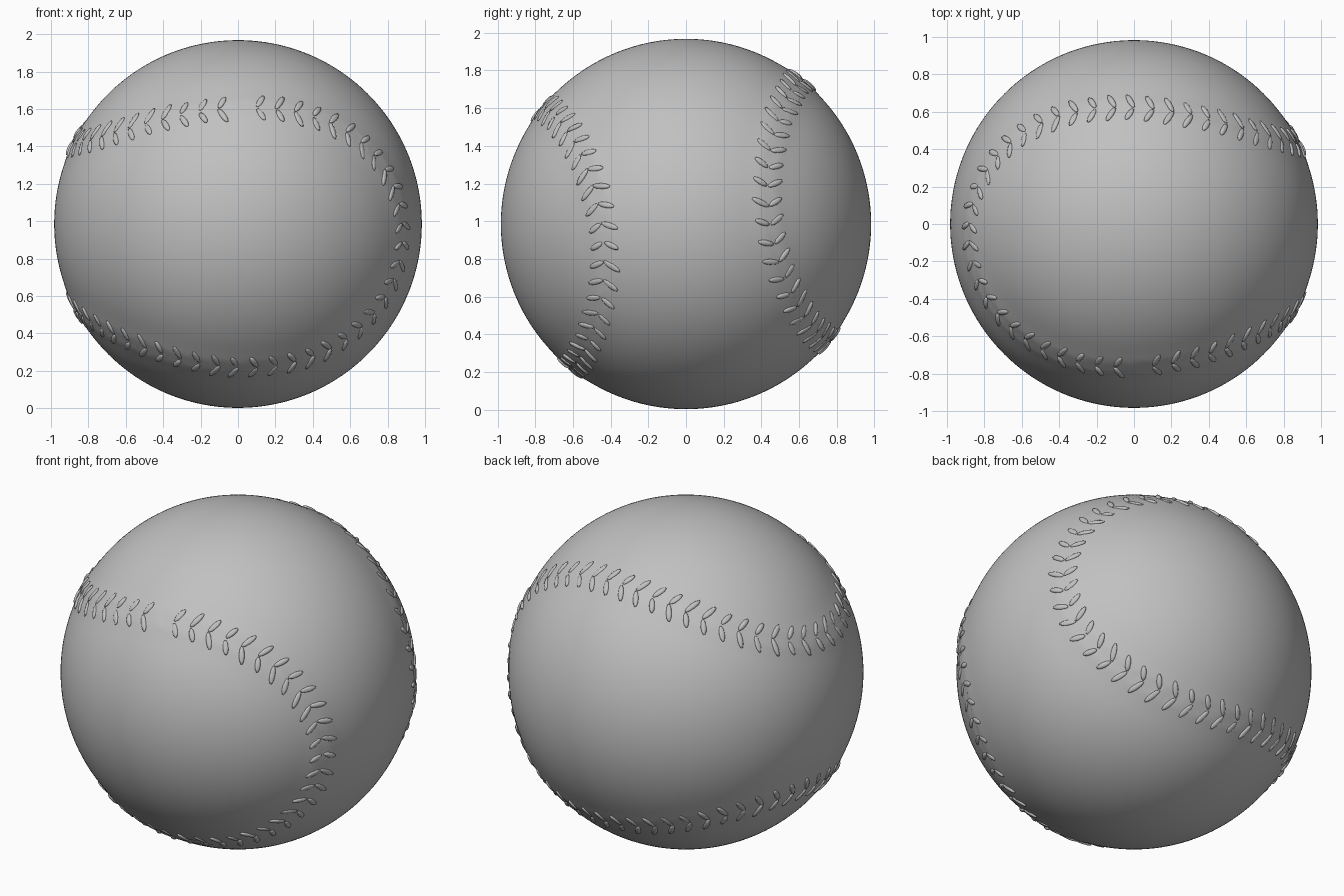
import bpy
import bmesh
import random
from math import sin, cos, pi, radians, exp
from mathutils import Vector, Matrix
from mathutils.kdtree import KDTree

random.seed(4)
if "Cube" in bpy.data.objects:
    bpy.data.objects.remove(bpy.data.objects["Cube"])

RADIUS = 0.983
CENTRE = Vector((0, 0, 0.985))
SEAM_A, SEAM_B = 0.725, 0.275      # lobe shape of the seam
TILT = Matrix.Rotation(radians(141), 3, 'X')
STITCH_PAIRS = 100

grey = bpy.data.materials.new("leather grey")
grey.use_nodes = True
colour = (0.53, 0.53, 0.53, 1)
grey.diffuse_color = colour
shader = grey.node_tree.nodes["Principled BSDF"]
shader.inputs["Base Color"].default_value = colour
shader.inputs["Roughness"].default_value = 0.8


def seam_point(t):
    """Point of the closed seam on the unit sphere."""
    return TILT @ Vector((2 * (SEAM_A * SEAM_B) ** 0.5 * sin(2 * t),
                          SEAM_A * cos(t) + SEAM_B * cos(3 * t),
                          SEAM_A * sin(t) - SEAM_B * sin(3 * t)))


def finish(name, bm):
    mesh = bpy.data.meshes.new(name)
    bm.to_mesh(mesh)
    bm.free()
    mesh.materials.append(grey)
    mesh.shade_smooth()
    obj = bpy.data.objects.new(name, mesh)
    obj.location = CENTRE
    bpy.context.collection.objects.link(obj)
    return obj


# Seam samples, searched by distance
count = 2000
seam = [seam_point(2 * pi * i / count) for i in range(count)]
tree = KDTree(count)
for i, p in enumerate(seam):
    tree.insert(p, i)
tree.balance()

# Leather ball: raised welt with a fine groove along the seam
bm = bmesh.new()
bmesh.ops.create_icosphere(bm, subdivisions=6, radius=1)
for v in bm.verts:
    n = v.co.normalized()
    d = tree.find(n)[2]
    welt = 0.009 * exp(-(d / 0.075) ** 2) - 0.008 * exp(-(d / 0.014) ** 2)
    v.co = n * (RADIUS + welt)
finish("ball_cover", bm)

# Stitches: slanted pairs, spaced evenly along the seam
steps = [(seam[i] - seam[i - 1]).length for i in range(count)]
spacing = sum(steps) / STITCH_PAIRS
bm = bmesh.new()
travelled = 0
for i in range(count):
    travelled += steps[i]
    if travelled < spacing:
        continue
    travelled -= spacing
    p = seam[i]
    along = (seam[(i + 1) % count] - seam[i - 1]).normalized()
    across = p.cross(along)
    for side in (-1, 1):
        direction = across * side + along * 0.5
        mid = (p + direction * 0.045).normalized()
        long_axis = (direction - mid * direction.dot(mid)).normalized()
        wide_axis = mid.cross(long_axis)
        frame = Matrix((long_axis, wide_axis, mid)).transposed().to_4x4()
        size = Matrix.Diagonal((random.uniform(0.04, 0.055), 0.016,
                                random.uniform(0.006, 0.012), 1))
        place = Matrix.Translation(mid * (RADIUS + 0.005))
        bmesh.ops.create_icosphere(bm, subdivisions=2, radius=1,
                                   matrix=place @ frame @ size)
finish("seam_stitches", bm)
